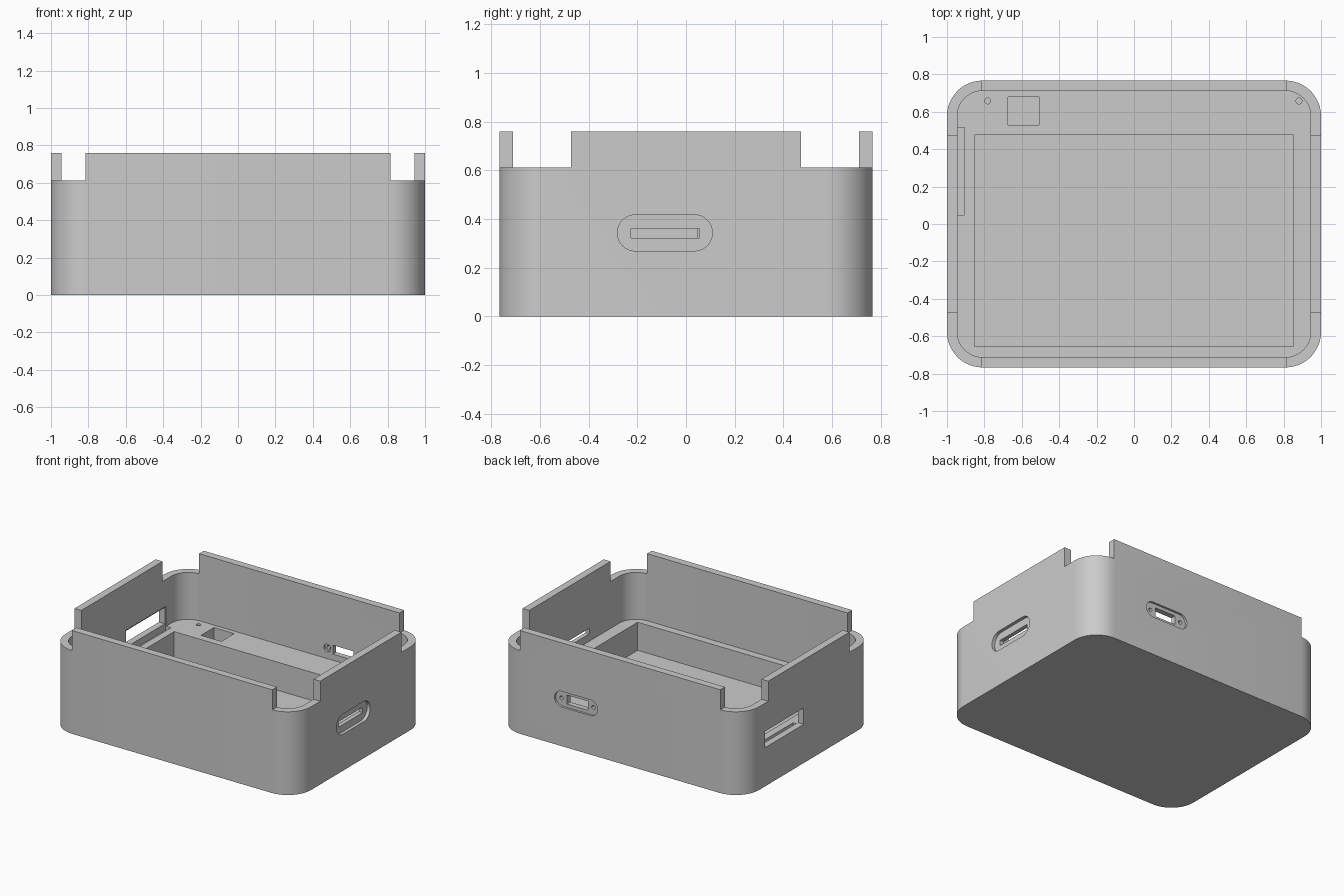
import bpy, bmesh, math
from mathutils import Matrix

default = bpy.data.objects.get("Cube")
if default:
    bpy.data.objects.remove(default, do_unlink=True)

# Single matte grey
grey = bpy.data.materials.new("matte_grey")
grey.use_nodes = True
colour = (0.6, 0.6, 0.6, 1)
grey.diffuse_color = colour
grey.node_tree.nodes["Principled BSDF"].inputs["Base Color"].default_value = colour


def outline(x0, x1, y0, y1, r, steps=12):
    """Rounded rectangle, counter-clockwise."""
    pts = []
    corners = [(x1 - r, y1 - r), (x0 + r, y1 - r), (x0 + r, y0 + r), (x1 - r, y0 + r)]
    for q, (cx, cy) in enumerate(corners):
        for i in range(steps + 1):
            a = math.pi / 2 * (q + i / steps)
            pts.append((cx + r * math.cos(a), cy + r * math.sin(a)))
    return pts


def prism(name, pts, low, high, axis="z"):
    """Extrude an outline along z, x or y."""
    bm = bmesh.new()
    face = bm.faces.new([bm.verts.new((u, v, low)) for u, v in pts])
    top = bmesh.ops.extrude_face_region(bm, geom=[face])
    verts = [g for g in top["geom"] if isinstance(g, bmesh.types.BMVert)]
    bmesh.ops.translate(bm, verts=verts, vec=(0, 0, high - low))
    if axis == "x":    # outline is (y, z)
        bm.transform(Matrix(((0, 0, 1, 0), (1, 0, 0, 0), (0, 1, 0, 0), (0, 0, 0, 1))))
    elif axis == "y":  # outline is (x, z)
        bm.transform(Matrix(((1, 0, 0, 0), (0, 0, 1, 0), (0, 1, 0, 0), (0, 0, 0, 1))))
    bmesh.ops.remove_doubles(bm, verts=bm.verts, dist=1e-5)
    bmesh.ops.recalc_face_normals(bm, faces=bm.faces)
    mesh = bpy.data.meshes.new(name)
    bm.to_mesh(mesh)
    bm.free()
    obj = bpy.data.objects.new(name, mesh)
    bpy.context.collection.objects.link(obj)
    return obj


def box(name, x0, x1, y0, y1, z0, z1):
    return prism(name, [(x0, y0), (x1, y0), (x1, y1), (x0, y1)], z0, z1)


def pill(cu, cv, w, h):
    return outline(cu - w / 2, cu + w / 2, cv - h / 2, cv + h / 2, h / 2 - 0.0005)


def circle(cu, cv, r, n=20):
    return [(cu + r * math.cos(math.tau * i / n), cv + r * math.sin(math.tau * i / n))
            for i in range(n)]


HEIGHT, RIM, LEDGE, FLOOR = 0.76, 0.612, 0.267, 0.06

# Outer body
case = prism("case_body", outline(-1, 1, -0.767, 0.767, 0.19), 0, HEIGHT)
case.data.materials.append(grey)

# Interior space, deep tray and small square well
cutters = [
    prism("interior", outline(-0.945, 0.945, -0.712, 0.712, 0.135), LEDGE, 1),
    box("tray", -0.853, 0.853, -0.656, 0.476, FLOOR, 0.5),
    box("square_well", -0.673, -0.507, 0.53, 0.68, FLOOR, 0.5),
]

# Lowered rim at the four corners
for sx in (-1, 1):
    for sy in (-1, 1):
        xs = sorted((sx * 0.816, sx * 1.1))
        ys = sorted((sy * 0.472, sy * 1.1))
        cutters.append(box("corner_notch", *xs, *ys, RIM, 1))

# Screw holes in the ledge
for x in (-0.782, 0.882):
    cutters.append(prism("ledge_screw", circle(x, 0.658, 0.016), 0.15, 0.5))

# Card slot in the left side: pill recess with a slit
cutters += [
    prism("slot_recess", pill(-0.087, 0.343, 0.39, 0.148), 0.976, 1.1, "x"),
    box("slot_slit", 0.88, 1.1, -0.225, 0.055, 0.321, 0.361),
]

# Wide window in the right side, with a seat sunk into the ledge behind it
cutters += [
    box("side_window", -1.1, -0.93, 0.06, 0.51, 0.285, 0.405),
    box("window_seat", -0.952, -0.905, 0.047, 0.515, 0.235, 0.415),
]

# Connector in the back: pill recess, opening, two screws with inner counterbores
CX, CZ = 0.358, 0.345
cutters += [
    prism("connector_recess", pill(CX, CZ, 0.35, 0.115), 0.751, 0.9, "y"),
    box("connector_opening", CX - 0.085, CX + 0.085, 0.68, 0.9, CZ - 0.033, CZ + 0.033),
]
for s in (-1, 1):
    x = CX + s * 0.13
    cutters.append(prism("connector_screw", circle(x, CZ, 0.014), 0.68, 0.9, "y"))
    cutters.append(prism("connector_counterbore", circle(x, CZ, 0.028), 0.68, 0.726, "y"))

# Carve everything, then drop the cutters
for cutter in cutters:
    cutter.hide_render = True
    mod = case.modifiers.new(cutter.name, "BOOLEAN")
    mod.operation = "DIFFERENCE"
    mod.solver = "EXACT"
    mod.object = cutter
bpy.context.view_layer.update()
carved = bpy.data.meshes.new_from_object(
    case.evaluated_get(bpy.context.evaluated_depsgraph_get()))
case.modifiers.clear()
case.data = carved
carved.materials.clear()
carved.materials.append(grey)
for poly in carved.polygons:
    poly.material_index = 0
for cutter in cutters:
    bpy.data.objects.remove(cutter, do_unlink=True)

# Smooth corners, crisp edges
bpy.ops.object.select_all(action="DESELECT")
case.select_set(True)
bpy.context.view_layer.objects.active = case
bpy.ops.object.shade_smooth_by_angle(angle=math.radians(30))
